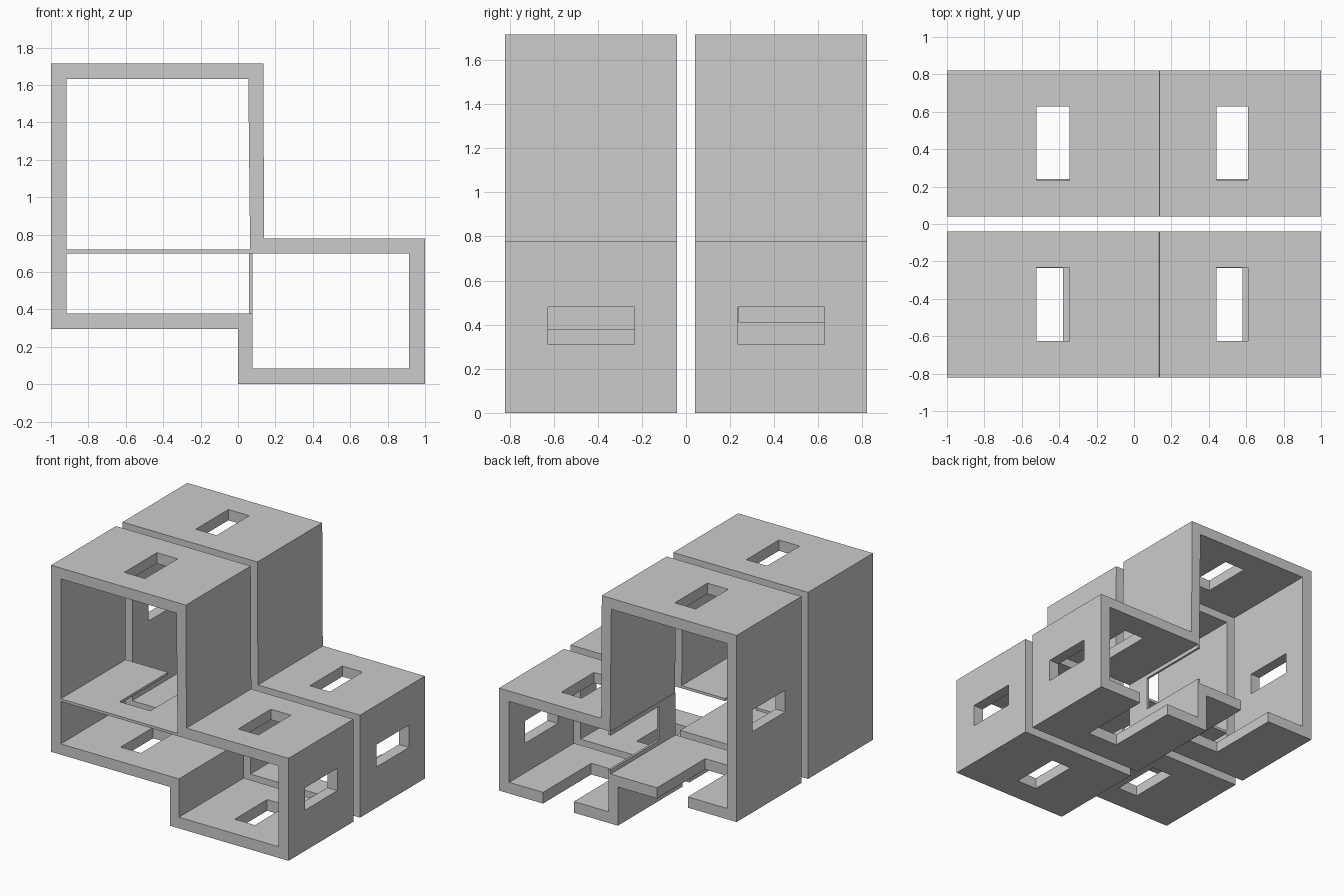
import bpy, bmesh

if "Cube" in bpy.data.objects:
    bpy.data.objects.remove(bpy.data.objects["Cube"])

OUTER = [(-1, .295), (0, .295), (0, 0), (1, 0), (1, .78), (.14, .78), (.135, 1.715), (-1, 1.715)]
INNER = [(-.918, .377), (.077, .377), (.077, .085), (.915, .085), (.915, .70), (.065, .70),
         (.055, 1.633), (-.918, 1.633)]


def prism(name, profile, y0, y1):
    """Extrude an x-z profile along y."""
    bm = bmesh.new()
    face = bm.faces.new([bm.verts.new((x, y0, z)) for x, z in profile])
    ext = bmesh.ops.extrude_face_region(bm, geom=[face])["geom"]
    bmesh.ops.translate(bm, vec=(0, y1 - y0, 0),
                        verts=[v for v in ext if isinstance(v, bmesh.types.BMVert)])
    bmesh.ops.recalc_face_normals(bm, faces=bm.faces)
    mesh = bpy.data.meshes.new(name)
    bm.to_mesh(mesh)
    bm.free()
    ob = bpy.data.objects.new(name, mesh)
    bpy.context.collection.objects.link(ob)
    return ob


def box(name, x, y, z):
    return prism(name, [(x[0], z[0]), (x[1], z[0]), (x[1], z[1]), (x[0], z[1])], *y)


def cut(ob, cutters):
    """Subtract each cutter, then discard it."""
    for c in cutters:
        c.hide_render = True
        mod = ob.modifiers.new("cut", "BOOLEAN")
        mod.operation, mod.solver, mod.object = "DIFFERENCE", "EXACT", c
        bpy.context.view_layer.objects.active = ob
        bpy.ops.object.modifier_apply(modifier=mod.name)
        bpy.data.objects.remove(c)


def shell(name, y0, holes):
    """Stepped tube with roof and right wall slots plus extra holes."""
    ob = prism(name, OUTER, y0, y0 + .78)
    slot = (y0 + .195, y0 + .587)
    cut(ob, [prism("cutter", INNER, y0 - .1, y0 + .88),
             box("cutter", (-.52, -.345), slot, (1.5, 1.8)),
             box("cutter", (.44, .61), slot, (.6, .9)),
             box("cutter", (.8, 1.1), slot, (.31, .48))]
        + [box("cutter", *h) for h in holes])
    return ob


# Front shell: closed slots in both floors
fy = (-.625, -.235)
shell("front_shell", -.82, [((-.55, -.38), fy, (.2, .5)), ((.41, .58), fy, (-.1, .2))])

# Back shell: floor notches open to the rear, slot in the left wall
by = (.24, .9)
shell("back_shell", .04, [((-.59, -.33), by, (.2, .5)), ((.37, .63), by, (-.1, .2)),
                          ((-1.1, -.8), (.235, .63), (.91, 1.075))])

# Thin shelf in the front shell, notched from its rear edge
shelf = box("front_shelf", (-.918, .065), (-.82, -.04), (.70, .72))
cut(shelf, [box("cutter", (-.56, -.30), (-.625, .1), (.6, .8))])

# Thin upright divider in the back shell, notched from its rear edge
divider = box("back_divider", (.06, .077), (.04, .82), (.377, .70))
cut(divider, [box("cutter", (0, .2), (.24, .9), (.41, .67))])
